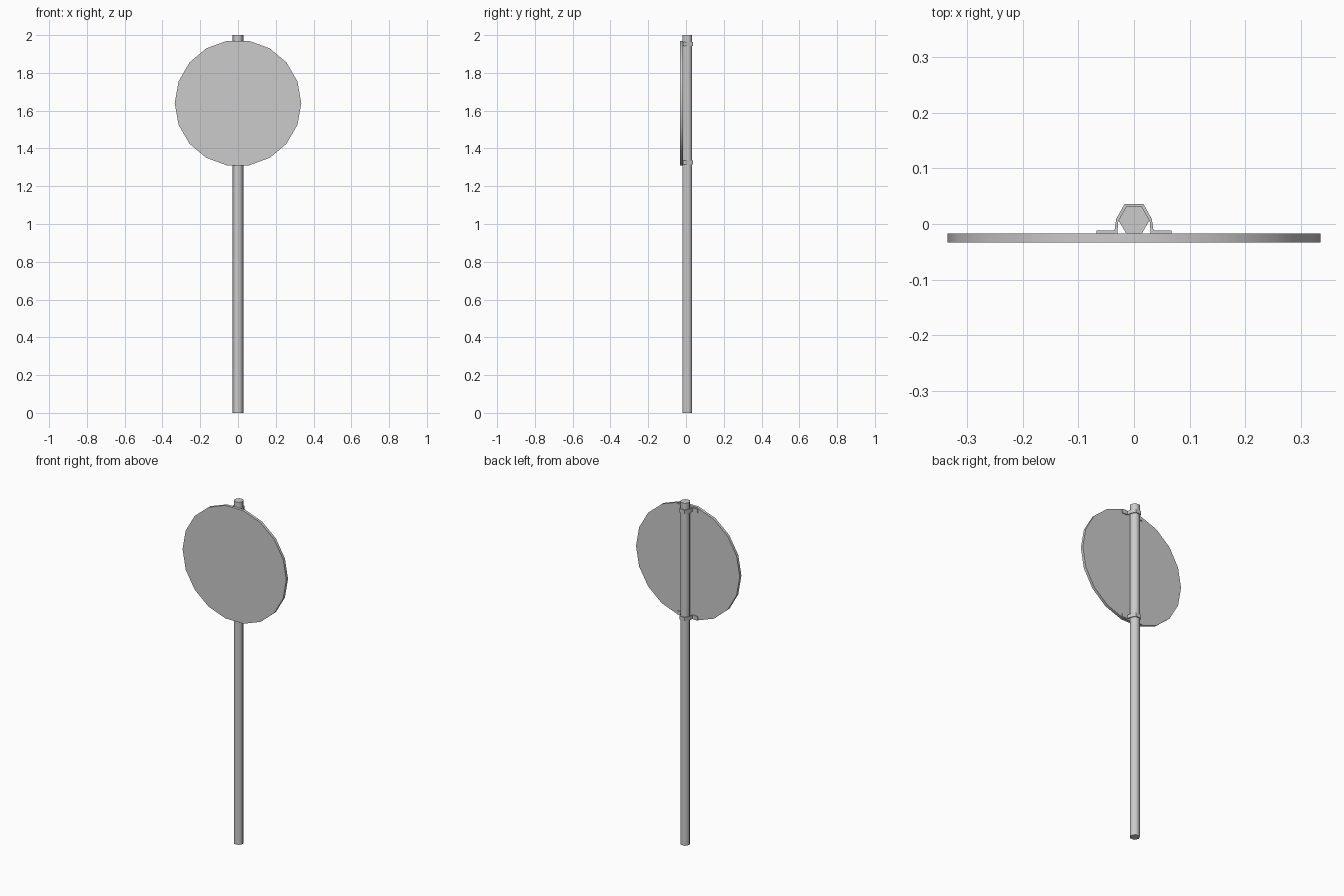
import bpy
import bmesh
import math

cube = bpy.data.objects.get("Cube")
if cube:
    bpy.data.objects.remove(cube, do_unlink=True)

GREY = (0.6, 0.6, 0.6, 1)
metal = bpy.data.materials.new("grey metal")
metal.use_nodes = True
metal.diffuse_color = GREY
metal.node_tree.nodes["Principled BSDF"].inputs["Base Color"].default_value = GREY


def finish(obj, name, angle):
    obj.name = name
    obj.data.materials.append(metal)
    bpy.ops.object.select_all(action='DESELECT')
    obj.select_set(True)
    bpy.context.view_layer.objects.active = obj
    bpy.ops.object.shade_smooth_by_angle(angle=math.radians(angle))


def prism(name, sides, radius, depth, location, tilt=0):
    bpy.ops.mesh.primitive_cylinder_add(vertices=sides, radius=radius, depth=depth)
    obj = bpy.context.object
    # Put a corner on the x axis, then tilt and place the prism
    for v in obj.data.vertices:
        x, y, z = v.co
        v.co = (y, -x, z)
    obj.rotation_euler.x = tilt
    obj.location = location
    finish(obj, name, 65)


def clamp(name, z, height=0.021):
    # Right half of the strap outline: outside edge down to the tab, back up inside
    outer = [(0.017, 0.036), (0.032, 0.009), (0.035, -0.012), (0.067, -0.012)]
    inner = [(0.067, -0.017), (0.030, -0.017), (0.028, 0.007), (0.014, 0.031)]
    bm = bmesh.new()
    rings = []
    for side in (1, -1):
        rings.append([(bm.verts.new((side * a[0], a[1], 0)),
                       bm.verts.new((side * b[0], b[1], 0)))
                      for a, b in zip(outer, reversed(inner))])
    strip = rings[0][::-1] + rings[1]
    for (a, b), (c, d) in zip(strip, strip[1:]):
        bm.faces.new((a, c, d, b))
    top = bmesh.ops.extrude_face_region(bm, geom=bm.faces[:])["geom"]
    bmesh.ops.translate(bm, vec=(0, 0, height),
                        verts=[g for g in top if isinstance(g, bmesh.types.BMVert)])
    bmesh.ops.recalc_face_normals(bm, faces=bm.faces[:])
    mesh = bpy.data.meshes.new(name)
    bm.to_mesh(mesh)
    bm.free()
    obj = bpy.data.objects.new(name, mesh)
    bpy.context.collection.objects.link(obj)
    obj.location.z = z
    finish(obj, name, 30)


# Post and round sign plate
prism("post", 6, 0.028, 2, (0, 0.007, 1))
prism("sign_plate", 18, 0.335, 0.016, (0, -0.025, 1.64), math.pi / 2)

# Straps holding the plate to the post
clamp("lower_clamp", 1.315)
clamp("upper_clamp", 1.942)
